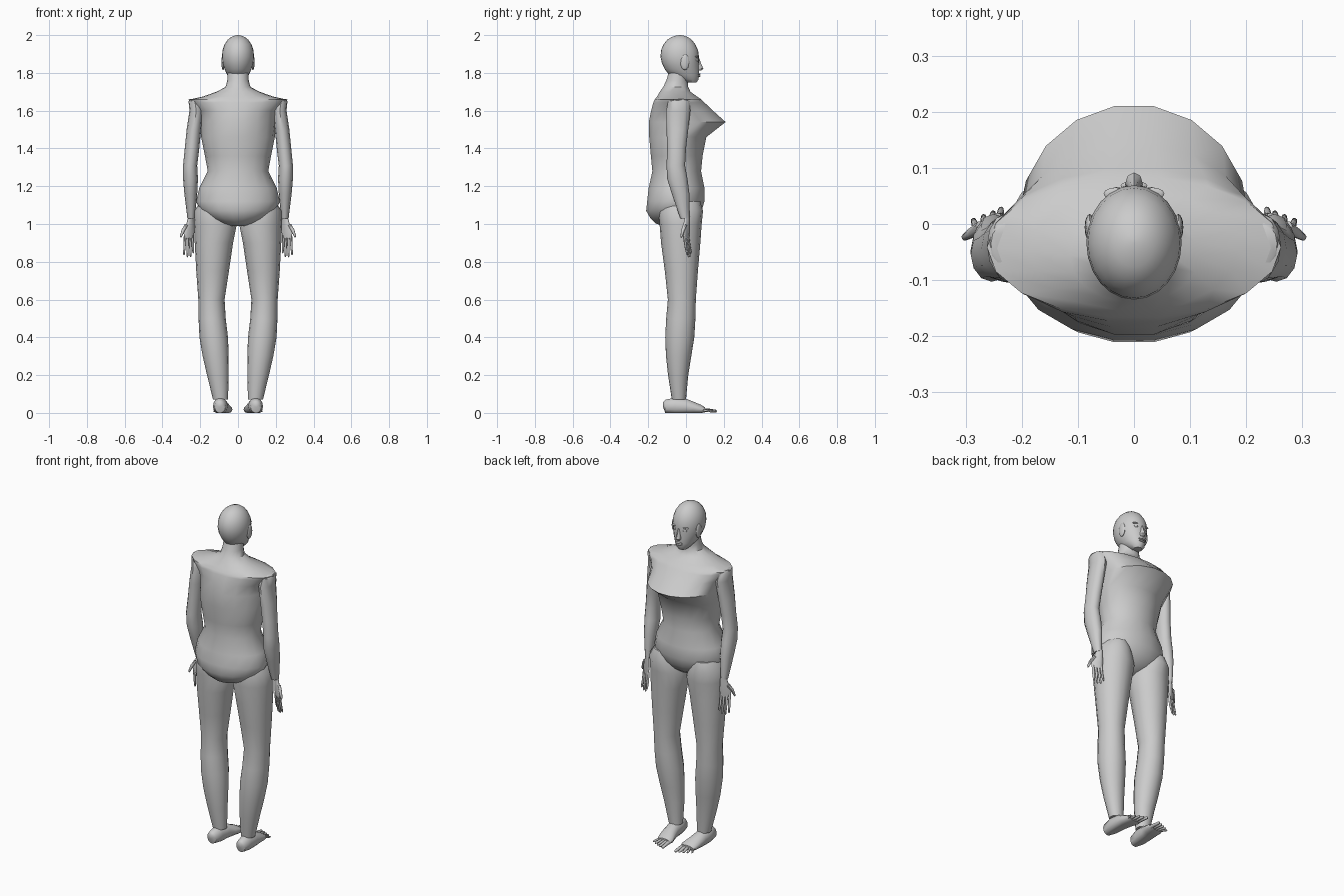
import bpy, bmesh
from math import sin, cos, pi, radians
from mathutils import Vector


def finish(name, bm, mirror):
    bmesh.ops.recalc_face_normals(bm, faces=bm.faces[:])
    me = bpy.data.meshes.new(name)
    bm.to_mesh(me)
    bm.free()
    ob = bpy.data.objects.new(name, me)
    bpy.context.collection.objects.link(ob)
    if mirror:
        ob.modifiers.new("Mirror", "MIRROR").use_mirror_merge = False
    bpy.ops.object.select_all(action='DESELECT')
    ob.select_set(True)
    bpy.context.view_layer.objects.active = ob
    bpy.ops.object.shade_smooth_by_angle(angle=radians(45))
    return ob


def skin(bm, loops):
    for a, b in zip(loops, loops[1:]):
        n = len(a)
        for i in range(n):
            bm.faces.new((a[i], a[(i + 1) % n], b[(i + 1) % n], b[i]))
    bm.faces.new(loops[0])
    bm.faces.new(loops[-1])


def loft(name, rings, axis='z', n=16, mirror=False):
    """rings: (t, x0, x1, v0, v1), v is y for axis z and z for axis y."""
    bm = bmesh.new()
    loops = []
    for t, x0, x1, v0, v1 in rings:
        loop = []
        for i in range(n):
            a = 2 * pi * i / n
            x = (x0 + x1) / 2 + (x1 - x0) / 2 * cos(a)
            v = (v0 + v1) / 2 + (v1 - v0) / 2 * sin(a)
            loop.append(bm.verts.new((x, v, t) if axis == 'z' else (x, t, v)))
        loops.append(loop)
    skin(bm, loops)
    return finish(name, bm, mirror)


def tube(name, pts, radii, n=8):
    """Tapered mirrored tube for fingers and toes."""
    bm = bmesh.new()
    pts = [Vector(p) for p in pts]
    q = (pts[-1] - pts[0]).to_track_quat('Z', 'Y')
    skin(bm, [[bm.verts.new(p + q @ Vector((r * cos(2 * pi * i / n), r * sin(2 * pi * i / n), 0)))
               for i in range(n)] for p, r in zip(pts, radii)])
    return finish(name, bm, True)


def ball(name, loc, size, mirror=False):
    bm = bmesh.new()
    bmesh.ops.create_uvsphere(bm, u_segments=12, v_segments=8, radius=1)
    for v in bm.verts:
        v.co = Vector(loc) + v.co * Vector(size)
    return finish(name, bm, mirror)


# Torso: hips, waist, chest ledge, flared shoulders, neck
torso = [(z, -w, w, b, f) for z, w, b, f in [
    (0.99, .04, -.13, -.02), (1.005, .10, -.165, .02), (1.03, .155, -.19, .055),
    (1.07, .20, -.213, .085), (1.12, .222, -.208, .10), (1.19, .205, -.20, .10),
    (1.28, .16, -.18, .082), (1.36, .175, -.188, .09), (1.46, .195, -.197, .11),
    (1.54, .205, -.20, .213), (1.60, .213, -.187, .145), (1.643, .255, -.175, .10),
    (1.658, .262, -.168, .085), (1.675, .185, -.155, .06), (1.70, .115, -.14, .025),
    (1.725, .066, -.122, .013), (1.76, .057, -.105, .01), (1.81, .055, -.09, .01)]]
loft("torso", torso, n=18)

# Head with jaw
head = [(z, -w, w, b, f) for z, w, b, f in [
    (1.748, .025, .0, .055), (1.765, .042, -.03, .066), (1.79, .058, -.09, .070),
    (1.82, .071, -.113, .070), (1.85, .081, -.127, .069), (1.885, .085, -.135, .069),
    (1.92, .082, -.132, .064), (1.95, .072, -.12, .05), (1.975, .055, -.10, .031),
    (1.99, .036, -.077, .01), (1.998, .016, -.05, -.015), (2.0, .004, -.035, -.027)]]
loft("head", head, n=24)

# Face
loft("nose", [(1.812, -.012, .012, .05, .08), (1.822, -.016, .016, .05, .092),
              (1.85, -.009, .009, .05, .08), (1.88, -.006, .006, .05, .069)], n=8)
ball("upper_lip", (0, .068, 1.793), (.024, .009, .005))
ball("lower_lip", (0, .067, 1.783), (.020, .010, .005))
ball("eye", (.031, .054, 1.868), (.013, .012, .008), True)
ball("brow", (.033, .054, 1.886), (.021, .011, .004), True)
ball("ear", (.079, -.006, 1.857), (.009, .024, .042), True)

# Arms
loft("arm", [(1.662, .205, .255, -.07, .0), (1.65, .195, .262, -.095, .018),
             (1.60, .185, .257, -.105, .023), (1.50, .195, .272, -.103, .012),
             (1.40, .205, .282, -.10, .0), (1.31, .216, .291, -.103, -.005),
             (1.24, .212, .291, -.10, .008), (1.16, .216, .284, -.075, .018),
             (1.03, .229, .268, -.03, .018)], n=12, mirror=True)

# Hands: palm, four fingers, thumb
palm = loft("palm", [(1.04, .236, .262, -.013, .013), (1.0, .232, .274, -.013, .013),
                     (.96, .231, .288, -.012, .012), (.925, .234, .286, -.007, .009)],
            n=10, mirror=True)
for v in palm.data.vertices:
    v.co.y -= (v.co.x - .26) * .5
for i, (tip, x1) in enumerate([(.845, .237), (.825, .251), (.824, .268), (.835, .286)]):
    x0 = .240 + i * .0133
    y0 = -(x0 - .26) * .5
    tube("finger", [(x0, y0, .94), ((x0 + x1) / 2, y0 + .008, .88), (x1, y0 + .016, tip + .006),
                    (x1, y0 + .017, tip)], [.0075, .0065, .005, .002])
tube("thumb", [(.272, -.005, .995), (.291, -.017, .965), (.302, -.024, .935), (.303, -.026, .928)],
     [.011, .009, .006, .002])

# Legs
loft("leg", [(1.12, .06, .20, -.13, .075), (1.07, .03, .230, -.145, .09),
             (1.0, .006, .233, -.14, .083), (.90, .026, .229, -.132, .076),
             (.75, .048, .221, -.112, .063), (.60, .071, .210, -.096, .052),
             (.50, .065, .209, -.105, .050), (.40, .053, .204, -.11, .044),
             (.30, .049, .187, -.106, .028), (.20, .049, .164, -.095, .012),
             (.07, .053, .132, -.075, .0)], n=16, mirror=True)

# Feet, flattened at the sole
foot = loft("foot", [(-.121, .082, .108, .03, .058), (-.11, .066, .124, -.002, .07),
                     (-.06, .055, .132, -.01, .082), (.0, .05, .132, -.01, .076),
                     (.04, .04, .130, -.008, .06), (.08, .029, .126, -.006, .043),
                     (.10, .034, .118, .002, .03)], axis='y', n=14, mirror=True)
for v in foot.data.vertices:
    v.co.z = max(v.co.z, 0)
for i, tip in enumerate([.165, .158, .15, .14, .127]):
    x0 = .045 + i * .016
    x1 = .042 + i * .021
    r = .011 - i * .001
    tube("toe", [(x0, .075, .016), ((x0 + x1) / 2, (tip + .08) / 2, .013),
                 (x1, tip - .006, .009), (x1, tip, .008)], [r, r * .85, r * .7, r * .3])
